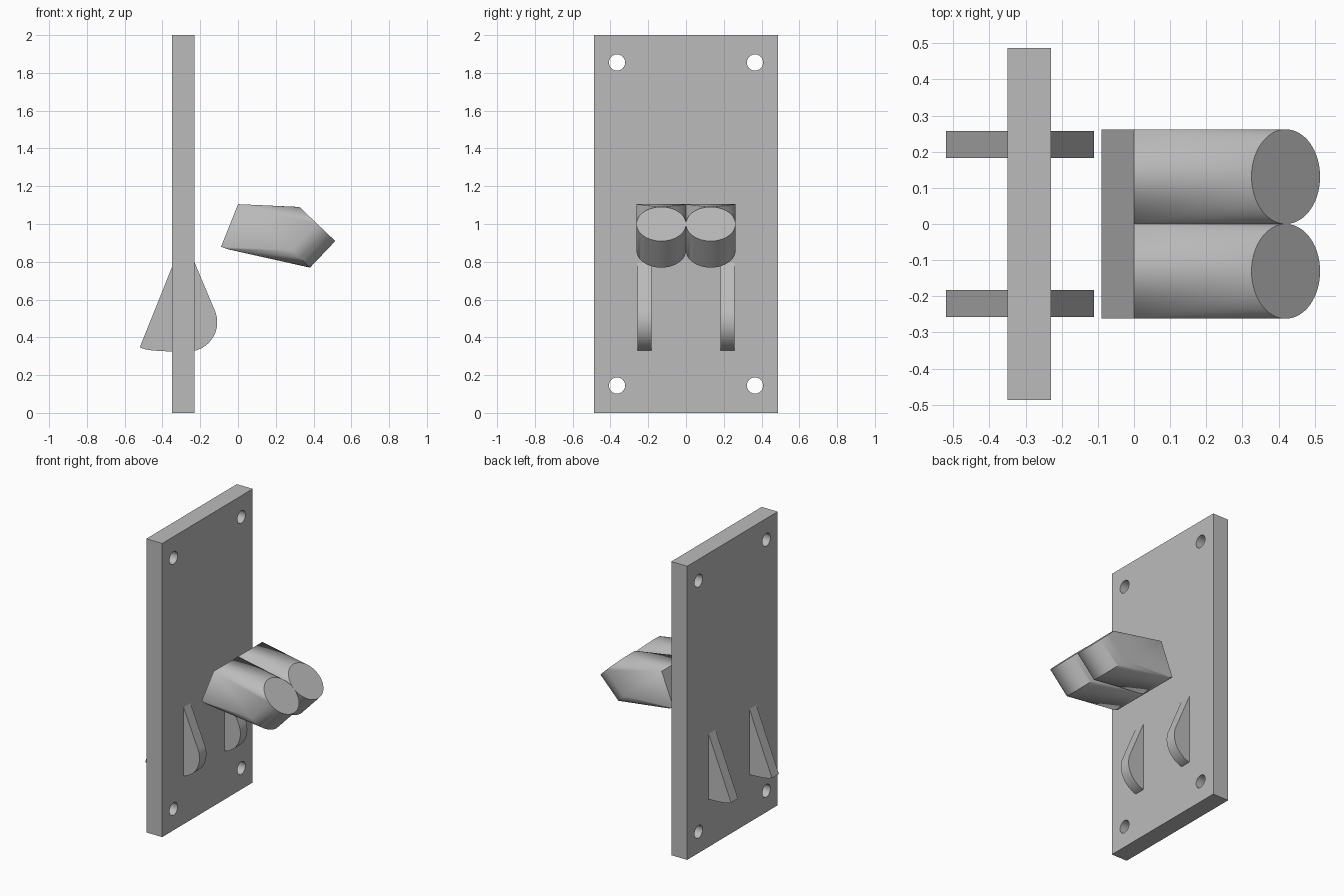
import bpy, bmesh, math
from mathutils import Matrix, Vector

if "Cube" in bpy.data.objects:
    bpy.data.objects.remove(bpy.data.objects["Cube"])

GREY = (0.5, 0.5, 0.5, 1)
grey = bpy.data.materials.new("plain grey")
grey.use_nodes = True
grey.diffuse_color = GREY
grey.node_tree.nodes["Principled BSDF"].inputs["Base Color"].default_value = GREY


def finish(name, bm):
    """Turn a bmesh into a grey object with smooth curves and sharp edges."""
    bmesh.ops.recalc_face_normals(bm, faces=bm.faces)
    mesh = bpy.data.meshes.new(name)
    bm.to_mesh(mesh)
    bm.free()
    mesh.materials.append(grey)
    ob = bpy.data.objects.new(name, mesh)
    bpy.context.collection.objects.link(ob)
    smooth(ob)
    return ob


def smooth(ob):
    bpy.ops.object.select_all(action='DESELECT')
    ob.select_set(True)
    bpy.context.view_layer.objects.active = ob
    bpy.ops.object.shade_smooth_by_angle(angle=math.radians(30))


def extrude_y(name, profile, y0, y1):
    """Extrude an (x, z) outline along y."""
    bm = bmesh.new()
    face = bm.faces.new([bm.verts.new((x, y0, z)) for x, z in profile])
    new = bmesh.ops.extrude_face_region(bm, geom=[face])["geom"]
    verts = [v for v in new if isinstance(v, bmesh.types.BMVert)]
    bmesh.ops.translate(bm, verts=verts, vec=(0, y1 - y0, 0))
    return finish(name, bm)


# Mounting plate with four screw holes
plate = extrude_y("mounting_plate",
                  [(-0.35, 0), (-0.23, 0), (-0.23, 2), (-0.35, 2)], -0.487, 0.487)
bm = bmesh.new()
for y in (-0.365, 0.365):
    for z in (0.145, 1.855):
        place = Matrix.Translation((-0.29, y, z)) @ Matrix.Rotation(math.pi / 2, 4, 'Y')
        bmesh.ops.create_cone(bm, cap_ends=True, segments=48, radius1=0.043,
                              radius2=0.043, depth=0.3, matrix=place)
cutter = finish("screw_hole_cutter", bm)
cutter.hide_render = True
cut = plate.modifiers.new("screw_holes", 'BOOLEAN')
cut.object = cutter
cut.solver = 'EXACT'
smooth(plate)
bpy.ops.object.modifier_apply(modifier=cut.name)
bpy.data.objects.remove(cutter)
smooth(plate)

# Teardrop hooks passing through the plate
cx, cz, r = -0.265, 0.48, 0.155
arc = [(cx + r * math.cos(math.radians(a)), cz + r * math.sin(math.radians(a)))
       for a in range(23, -91, -3)]
hook = [(-0.286, 0.93)] + arc + [(-0.36, 0.325), (-0.45, 0.33), (-0.49, 0.336), (-0.52, 0.347)]
for side, s in (("left", 1), ("right", -1)):
    extrude_y("hook_" + ("back" if s > 0 else "front"), hook, s * 0.183, s * 0.257)

# Twin spout: each half is the hull of a thin slab and a tilted cylinder
bottom, top = Vector((-0.09, 0, 0.88)), Vector((0, 0, 1.105))
thick = Vector((0.033, 0, -0.013))
mouth = Vector((0.42, 0, 1.0))
axis = Vector((0.69, 0, 0.725)).normalized()
width, depth = 0.262, 0.194
for s in (1, -1):
    bm = bmesh.new()
    for p in (bottom, top, bottom + thick, top + thick):
        for y in (0, s * width):
            bm.verts.new((p.x, y, p.z))
    centre = mouth - axis * depth / 2 + Vector((0, s * width / 2, 0))
    tilt = axis.to_track_quat('Z', 'Y').to_matrix().to_4x4()
    bmesh.ops.create_cone(bm, cap_ends=True, segments=64, radius1=width / 2,
                          radius2=width / 2, depth=depth,
                          matrix=Matrix.Translation(centre) @ tilt)
    bmesh.ops.delete(bm, geom=bm.edges[:], context='EDGES_FACES')
    hull = bmesh.ops.convex_hull(bm, input=bm.verts)
    spare = {g for g in hull["geom_interior"] + hull["geom_unused"]
             if isinstance(g, bmesh.types.BMVert)}
    bmesh.ops.delete(bm, geom=list(spare), context='VERTS')
    bmesh.ops.dissolve_limit(bm, angle_limit=0.002, verts=bm.verts, edges=bm.edges)
    finish("spout_" + ("back" if s > 0 else "front"), bm)
